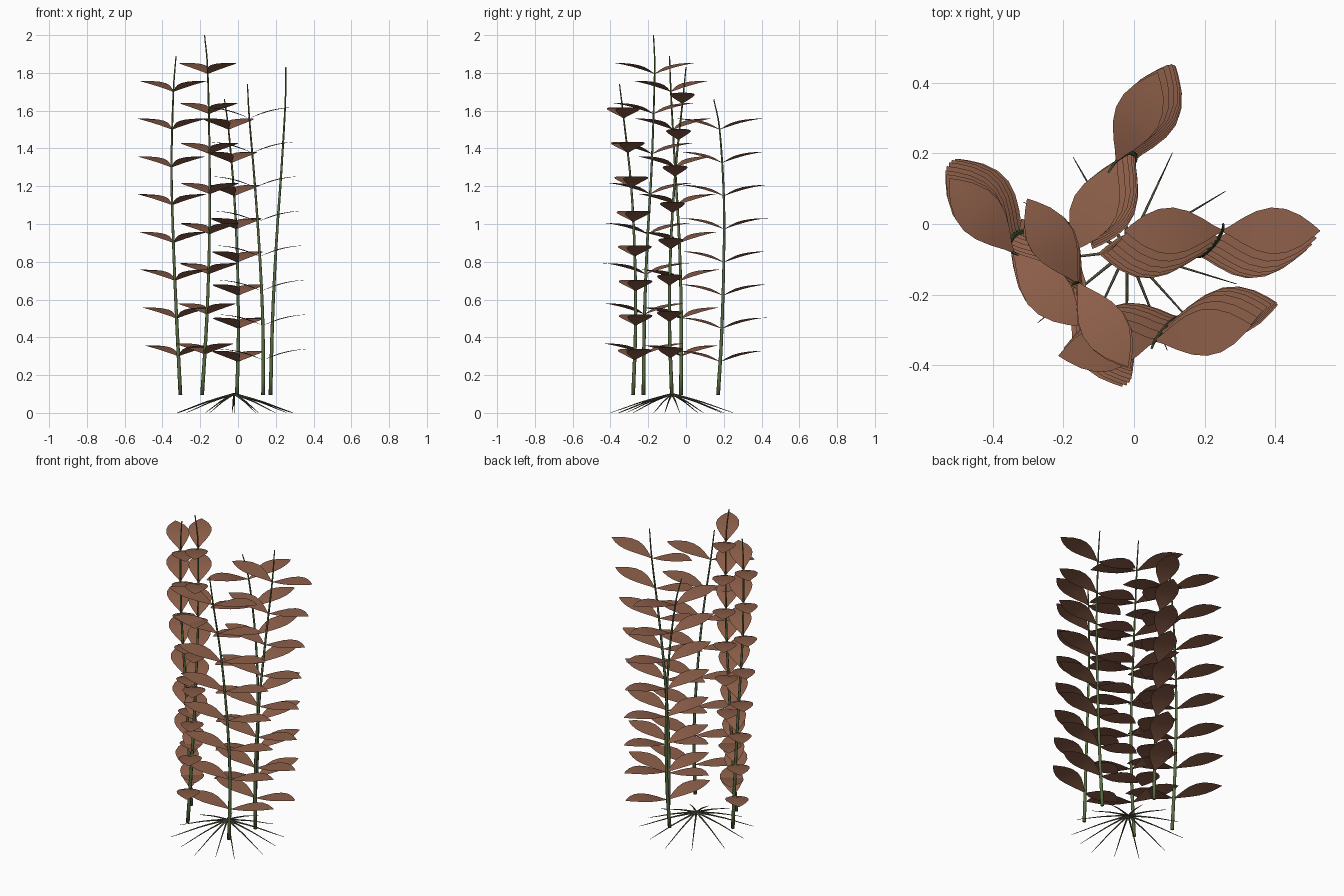
import bpy, bmesh, math
from mathutils import Vector

if "Cube" in bpy.data.objects:
    bpy.data.objects.remove(bpy.data.objects["Cube"])


def material(name, rgb):
    m = bpy.data.materials.new(name)
    m.diffuse_color = (*rgb, 1)
    m.use_nodes = True
    m.node_tree.nodes["Principled BSDF"].inputs["Base Color"].default_value = m.diffuse_color
    return m


LEAF = material("leaf_brown", (0.27, 0.115, 0.068))
STEM = material("stem_green", (0.10, 0.15, 0.055))
ROOT = material("root_dark", (0.09, 0.09, 0.055))


def finish(bm, name, mat):
    for f in bm.faces:
        f.smooth = True
    me = bpy.data.meshes.new(name)
    bm.to_mesh(me)
    bm.free()
    me.materials.append(mat)
    ob = bpy.data.objects.new(name, me)
    bpy.context.collection.objects.link(ob)
    return ob


def smooth_path(pts, steps=4):
    """Catmull-Rom curve through the given points."""
    p = [Vector(q) for q in pts]
    p = [2 * p[0] - p[1]] + p + [2 * p[-1] - p[-2]]
    out = []
    for i in range(1, len(p) - 2):
        a, b, c, d = p[i - 1:i + 3]
        for s in range(steps):
            t = s / steps
            out.append(0.5 * (2 * b + (c - a) * t + (2 * a - 5 * b + 4 * c - d) * t * t
                              + (3 * b - a - 3 * c + d) * t ** 3))
    return out + [p[-2]]


def tube(bm, path, r0, r1, sides=8):
    """Tapered round tube along a path."""
    rings = []
    n = len(path) - 1
    for i, c in enumerate(path):
        d = (path[min(i + 1, n)] - path[max(i - 1, 0)]).normalized()
        u = d.cross(Vector((0.31, 0.95, 0.05))).normalized()
        v = d.cross(u)
        r = r0 + (r1 - r0) * i / n
        rings.append([bm.verts.new(c + r * (math.cos(a) * u + math.sin(a) * v))
                      for a in (2 * math.pi * k / sides for k in range(sides))])
    for a, b in zip(rings, rings[1:]):
        for k in range(sides):
            j = (k + 1) % sides
            bm.faces.new((a[k], a[j], b[j], b[k]))
    bm.faces.new(rings[0][::-1])
    bm.faces.new(rings[-1])


# leaf profile: position along the leaf, half width, height
PROFILE = [(0, .003, 0), (.08, .014, .009), (.2, .035, .022), (.35, .056, .036),
           (.5, .066, .046), (.65, .062, .053), (.8, .044, .057), (.92, .02, .058),
           (1, .001, .058)]
LENGTH = 0.277


def leaf(bm, base, angle):
    d = Vector((math.cos(angle), math.sin(angle), 0))
    side = Vector((-d.y, d.x, 0))
    rows = [[bm.verts.new(base + d * t * LENGTH + side * w * s + Vector((0, 0, h)))
             for s in (-1, 0, 1)] for t, w, h in PROFILE]
    for a, b in zip(rows, rows[1:]):
        for k in range(2):
            bm.faces.new((a[k], b[k], b[k + 1], a[k + 1]))


def at_height(path, z):
    for a, b in zip(path, path[1:]):
        if a.z <= z <= b.z:
            return a.lerp(b, (z - a.z) / (b.z - a.z))
    return path[-1]


# stems: path points, lowest and highest leaf node, leaf direction in degrees
STEMS = {
    "left": ([(-.305, -.027, .095), (-.325, -.025, .5), (-.342, -.035, .9), (-.352, -.058, 1.3),
              (-.342, -.08, 1.7), (-.328, -.087, 1.89)], .30, 1.70, 131),
    "tall": ([(-.19, -.225, .095), (-.165, -.22, .5), (-.152, -.205, .9), (-.15, -.182, 1.3),
              (-.16, -.166, 1.8), (-.177, -.172, 2.0)], .31, 1.795, 121),
    "back": ([(-.006, .17, .095), (.002, .188, .4), (-.003, .2, .8), (-.02, .2, 1.15),
              (-.05, .178, 1.5), (-.072, .147, 1.66)], .27, 1.50, 65),
    "right": ([(.172, -.075, .095), (.183, -.088, .5), (.203, -.08, .9), (.23, -.055, 1.29),
               (.25, -.02, 1.63), (.253, 0, 1.83)], .29, 1.637, 0),
    "front": ([(.133, -.28, .095), (.132, -.267, .45), (.117, -.27, .8), (.09, -.29, 1.2),
               (.06, -.33, 1.56), (.05, -.352, 1.74)], .28, 1.56, 9),
}
for name, (pts, z0, z1, deg) in STEMS.items():
    path = smooth_path(pts)
    bm = bmesh.new()
    tube(bm, path, .0105, .003)
    finish(bm, name + "_stem", STEM)
    # eight opposite pairs of leaves
    bm = bmesh.new()
    for i in range(8):
        p = at_height(path, z0 + (z1 - z0) * i / 7)
        for turn in (0, math.pi):
            leaf(bm, p, math.radians(deg) + turn)
    finish(bm, name + "_leaves", LEAF)

# spreading roots from a raised crown
bm = bmesh.new()
crown = Vector((-.02, -.075, .1))
for i, a in enumerate((-17, 8, 31, 65, 92, 120, 155, 187, 219, 245, 270, 292, 312)):
    d = Vector((math.cos(math.radians(a)), math.sin(math.radians(a)), 0))
    r = .325 - .02 * (i % 2)
    pts = [crown + d * r * t - Vector((0, 0, drop))
           for t, drop in ((0, 0), (.2, .016), (.5, .043), (.8, .077), (1, .099))]
    tube(bm, smooth_path(pts, 2), .006, .001, 6)
finish(bm, "roots", ROOT)
